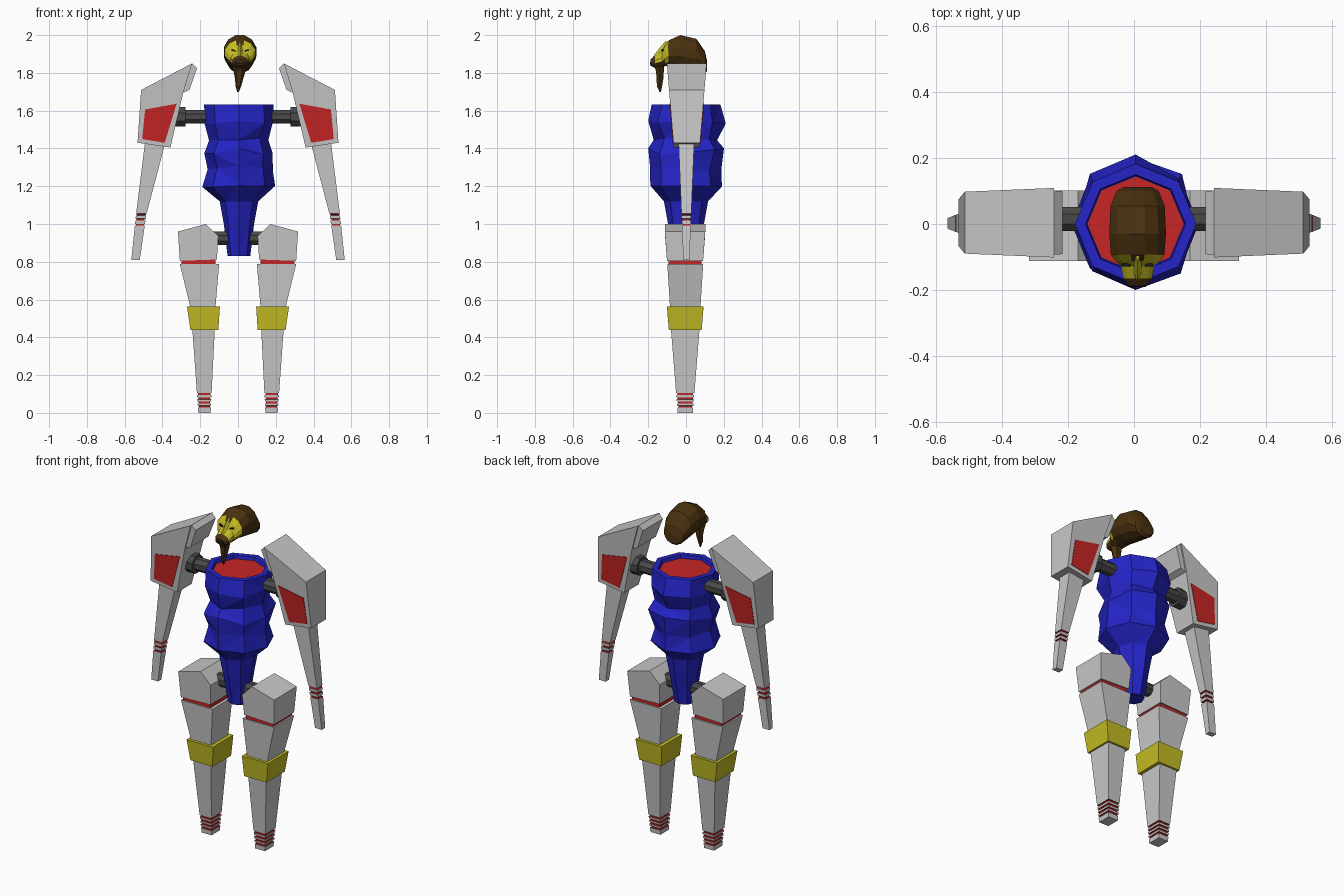
import bpy, bmesh, math, random

random.seed(4)
cube = bpy.data.objects.get("Cube")
if cube:
    bpy.data.objects.remove(cube, do_unlink=True)


def material(name, r, g, b):
    m = bpy.data.materials.new(name)
    m.use_nodes = True
    m.diffuse_color = (r, g, b, 1)
    m.node_tree.nodes["Principled BSDF"].inputs["Base Color"].default_value = (r, g, b, 1)
    return m


GREY = material("light_grey", 0.58, 0.58, 0.58)
RED = material("red", 0.58, 0.018, 0.018)
BLUE = material("blue", 0.018, 0.018, 0.58)
YELLOW = material("yellow", 0.55, 0.5, 0.018)
DARK = material("dark_grey", 0.065, 0.065, 0.065)
BROWN = material("brown", 0.07, 0.031, 0.005)
BLACK = material("near_black", 0.012, 0.01, 0.008)


def loft(name, rings, mats, rule=None, triangles=False):
    """Skin a stack of equal rings; rule(band, centre) picks the material."""
    bm = bmesh.new()
    rows = [[bm.verts.new(p) for p in ring] for ring in rings]
    n = len(rows[0])
    faces = [(0, bm.faces.new(rows[0])), (len(rows) - 2, bm.faces.new(rows[-1]))]
    for i in range(len(rows) - 1):
        a, b = rows[i], rows[i + 1]
        for k in range(n):
            j = (k + 1) % n
            faces.append((i, bm.faces.new((a[k], a[j], b[j], b[k]))))
    if rule:
        for band, f in faces:
            f.material_index = rule(band, f.calc_center_median())
    bmesh.ops.recalc_face_normals(bm, faces=bm.faces)
    if triangles:
        bmesh.ops.triangulate(bm, faces=[f for f in bm.faces if len(f.verts) == 4])
    mesh = bpy.data.meshes.new(name)
    bm.to_mesh(mesh)
    bm.free()
    for m in mats:
        mesh.materials.append(m)
    ob = bpy.data.objects.new(name, mesh)
    bpy.context.collection.objects.link(ob)
    return ob


def slab(name, profile, depth, mat, side, cy=0.0):
    """Extrude an xz profile front to back, with depth as a function of z."""
    rings = [[(side * x, cy + s * depth(z), z) for x, z in profile] for s in (-1, 1)]
    return loft(name, rings, [mat])


def limb(name, rows, side, cy=0.0, grooves=(), half=0.006, mat=GREY):
    """Tapered square limb, rows (z, inner x, outer x, half depth), with red grooves."""
    def at(z):
        for a, b in zip(rows, rows[1:]):
            if b[0] <= z <= a[0]:
                t = (a[0] - z) / (a[0] - b[0])
                return [p + (q - p) * t for p, q in zip(a, b)]

    stack = [(list(r), 0) for r in rows]
    for g in grooves:
        for z, inset in ((g + half, 0), (g + half - .001, 1), (g - half + .001, 1), (g - half, 0)):
            r = at(z)
            if inset:
                r[1], r[2], r[3] = r[1] + .006, r[2] - .006, r[3] - .006
            stack.append((r, inset))
    stack.sort(key=lambda s: -s[0][0])
    rings = [[(side * x, cy + y * d, z) for x, y in ((x0, -1), (x1, -1), (x1, 1), (x0, 1))]
             for (z, x0, x1, d), _ in stack]

    def rule(band, c):
        return int(stack[band][1] or stack[band + 1][1])
    return loft(name, rings, [mat, RED], rule)


def rod(name, x0, x1, r, y, z, side):
    turn = [math.pi / 8 + k * math.pi / 4 for k in range(8)]
    rings = [[(side * x, y + r * math.cos(a), z + r * math.sin(a)) for a in turn] for x in (x0, x1)]
    return loft(name, rings, [DARK])


# Torso: crumpled octagonal shell, tapered tail, recessed red neck plate
def octagon(z, rx, ry, wobble=0.0, cx=0.005):
    pts = []
    for k in range(8):
        a = k * math.pi / 4
        s = 1 + random.uniform(-1, 1) * wobble
        lift = random.uniform(-1, 1) * wobble * .3
        pts.append((cx + rx * s * math.cos(a), ry * s * math.sin(a), z + lift))
    return pts


sections = [(0.83, .06, .06, 0), (1.0, .08, .095, 0), (1.12, .102, .117, 0), (1.2, .195, .19, .02),
            (1.29, .172, .182, .06), (1.385, .188, .203, .06), (1.455, .163, .168, .05),
            (1.535, .187, .205, .05), (1.632, .184, .182, 0),
            (1.632, .152, .15, 0), (1.61, .148, .146, 0)]
shell = [octagon(*s) for s in sections]
loft("torso", shell, [BLUE], triangles=True)
loft("neck_plate", [octagon(1.605, .146, .144), octagon(1.613, .146, .144)], [RED])

# Arms, legs and joints on both sides
for side, label in ((1, "left"), (-1, "right")):
    def arm_depth(z):
        return 0.07 + 0.082 * (z - 1.42)

    slab(label + "_upper_arm", [(.243, 1.85), (.513, 1.71), (.532, 1.43), (.358, 1.405), (.29, 1.695)],
         arm_depth, GREY, side, .004)
    slab(label + "_shoulder_tab", [(.243, 1.85), (.217, 1.825), (.257, 1.71), (.29, 1.695)],
         lambda z: arm_depth(z) - .008, GREY, side, .004)
    slab(label + "_arm_panel", [(.325, 1.637), (.492, 1.606), (.507, 1.45), (.388, 1.43)],
         lambda z: arm_depth(z) + .003, RED, side, .004)
    limb(label + "_forearm", [(1.45, .38, .49, .042), (1.05, .485, .54, .026), (.81, .52, .565, .016)],
         side, .002, (1.05, 1.023, .996), .005)
    rod(label + "_shoulder_rod", .12, .33, .039, .015, 1.568, side)
    rod(label + "_shoulder_collar", .278, .34, .056, .015, 1.567, side)

    slab(label + "_hip", [(.17, 1.0), (.318, .96), (.308, .805), (.112, .812), (.104, .935)],
         lambda z: .095 + .012 * min(1, (z - .8) / .15), GREY, side, -.005)
    loft(label + "_hip_seam",
         [[(side * x, -.005 + y, z) for x, y in ((.118, -.088), (.298, -.088), (.298, .088), (.118, .088))]
          for z in (.78, .815)], [RED])
    limb(label + "_thigh", [(.788, .1, .308, .095), (.55, .12, .25, .08)], side, -.004)
    limb(label + "_knee_band", [(.562, .096, .27, .097), (.44, .104, .252, .087)], side, -.004, mat=YELLOW)
    limb(label + "_shin", [(.46, .122, .243, .077), (0, .145, .21, .04)], side, -.004,
         (.1, .077, .055, .033), .005)
    rod(label + "_hip_rod", .02, .2, .038, 0, .925, side)

# Head: sections from the back of the skull to the muzzle (y, half width, bottom, top)
skull = [(.112, .045, 1.81, 1.86), (.1, .066, 1.8, 1.915), (.055, .085, 1.81, 1.98),
         (-.03, .089, 1.825, 2.0), (-.092, .084, 1.84, 1.972), (-.112, .07, 1.835, 1.945),
         (-.128, .052, 1.828, 1.912), (-.165, .045, 1.826, 1.89), (-.188, .028, 1.838, 1.872)]
CX = .011
head = []
for y, w, lo, hi in skull:
    ring = []
    for k in range(12):
        a = math.pi / 12 + k * math.pi / 6
        ring.append((CX + w * math.cos(a), y, (lo + hi) / 2 + (hi - lo) / 2 * math.sin(a) / .966))
    head.append(ring)


def face_paint(band, c):
    side_of_face = abs(c.x - CX) > .03
    if band == 4:
        return int(side_of_face and c.z > 1.86)
    if band == 5:
        return int(c.z > 1.87)
    if band == 6:
        return int(c.z > 1.862)
    return 0


loft("head", head, [BROWN, YELLOW], face_paint)

# Nose ridge, eyes and mouth
loft("nose_ridge", [[(CX + x, y, z) for x, y, z in ((-w, yy + .02, zz), (w, yy + .02, zz), (0, yy, zz))]
                    for w, yy, zz in ((.008, -.112, 1.965), (.014, -.165, 1.9), (.018, -.18, 1.875))], [YELLOW])
for s, label in ((1, "left"), (-1, "right")):
    loft(label + "_eye", [[(CX + s * x, y, z) for x, z in ((.022, 1.918), (.045, 1.927), (.047, 1.918), (.025, 1.911))]
                          for y in (-.129, -.12)], [BLACK])
loft("mouth", [[(CX + x, y, z) for x, z in ((-.025, 1.858), (.025, 1.858), (.02, 1.845), (-.02, 1.845))]
               for y in (-.191, -.183)], [BLACK])

# Beard: six-sided taper hanging from the chin
beard = []
for z, x, y, w, d in ((1.85, .008, -.145, .042, .035), (1.81, .008, -.138, .032, .024),
                      (1.77, .006, -.138, .022, .021), (1.73, .002, -.14, .015, .016), (1.698, 0, -.136, .004, .004)):
    beard.append([(x + w * math.cos(k * math.pi / 3), y + d * math.sin(k * math.pi / 3), z) for k in range(6)])
loft("beard", beard, [BROWN])
